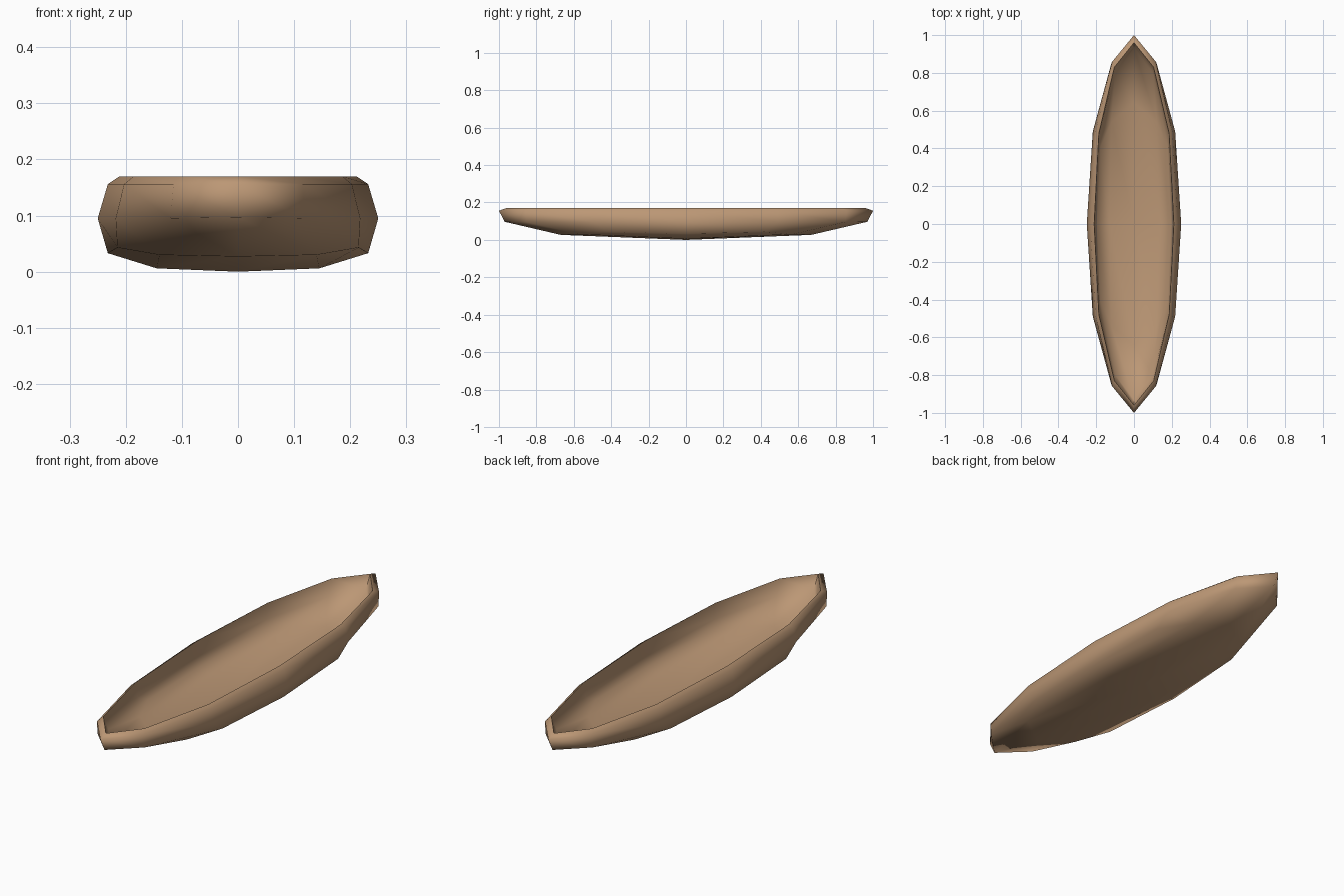
import bpy
import bmesh
import math

cube = bpy.data.objects.get("Cube")
if cube:
    bpy.data.objects.remove(cube, do_unlink=True)

# Warm wood colour
wood = bpy.data.materials.new("warm_wood")
wood.use_nodes = True
colour = (0.50, 0.31, 0.178, 1)
wood.diffuse_color = colour
bsdf = wood.node_tree.nodes["Principled BSDF"]
bsdf.inputs["Base Color"].default_value = colour
bsdf.inputs["Roughness"].default_value = 0.8

bm = bmesh.new()


def ring(tip, shoulder, quarter, middle):
    """Mirror four (x, y, z) points of one quarter into a closed loop of 12."""
    q = [tip, shoulder, quarter, middle]
    half = q + [(x, -y, z) for x, y, z in reversed(q[:3])]
    pts = half + [(-x, y, z) for x, y, z in reversed(half[1:-1])]
    return [bm.verts.new(p) for p in pts]


def bridge(a, b):
    n = len(a)
    for i in range(n):
        j = (i + 1) % n
        bm.faces.new((a[i], a[j], b[j], b[i]))


def cap(r, x, z_side, z_keel):
    """Close a loop with a grid of quads around the keel."""
    right, keel, left = (bm.verts.new(p) for p in
                         ((x, 0, z_side), (0, 0, z_keel), (-x, 0, z_side)))
    rows = [[r[10], r[11], r[0], r[1], r[2]],
            [r[9], left, keel, right, r[3]],
            [r[8], r[7], r[6], r[5], r[4]]]
    for a, b in zip(rows, rows[1:]):
        for i in range(4):
            bm.faces.new((a[i], a[i + 1], b[i + 1], b[i]))


# Loops from the outer bottom, up over the rim and down to the inner floor
loops = [
    ring((0, .67, .027), (.14, .57, .03), (.215, .42, .043), (.232, 0, .033)),
    ring((0, .97, .097), (.12, .85, .095), (.218, .49, .095), (.25, 0, .095)),
    ring((0, 1, .156), (.115, .86, .156), (.203, .49, .156), (.232, 0, .156)),
    ring((0, .96, .17), (.104, .83, .17), (.186, .48, .17), (.211, 0, .17)),
    ring((0, .93, .11), (.10, .80, .10), (.182, .47, .10), (.206, 0, .10)),
    ring((0, .64, .053), (.12, .54, .053), (.18, .40, .062), (.196, 0, .055)),
]
for lower, upper in zip(loops, loops[1:]):
    bridge(lower, upper)
cap(loops[0], .145, .006, 0)
cap(loops[-1], .13, .031, .028)
bmesh.ops.recalc_face_normals(bm, faces=bm.faces)

mesh = bpy.data.meshes.new("boat_hull")
bm.to_mesh(mesh)
bm.free()
mesh.materials.append(wood)
hull = bpy.data.objects.new("boat_hull", mesh)
bpy.context.collection.objects.link(hull)

# Smooth hull with a crisp inner rim edge
bpy.ops.object.select_all(action='DESELECT')
hull.select_set(True)
bpy.context.view_layer.objects.active = hull
bpy.ops.object.shade_smooth_by_angle(angle=math.radians(80))
